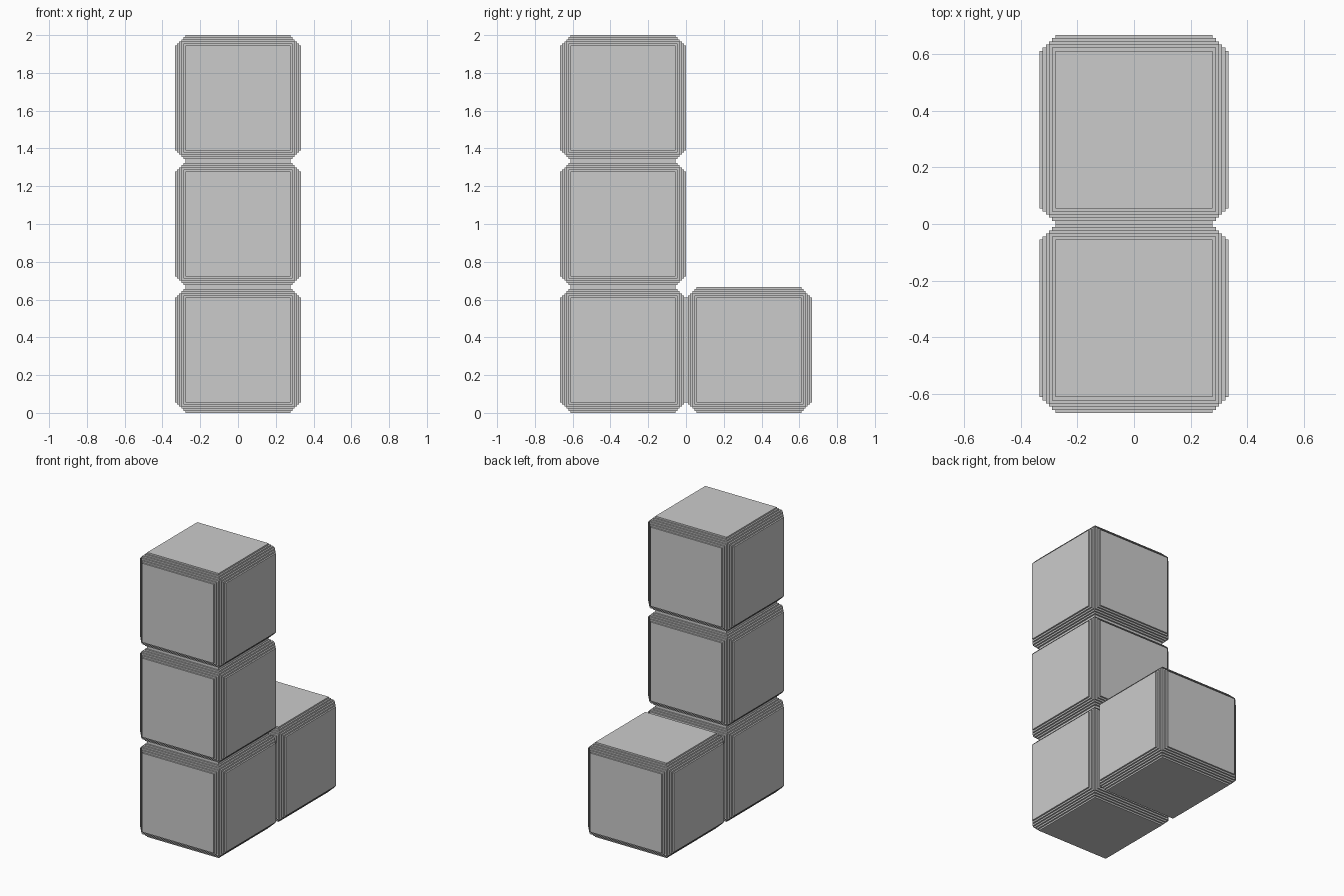
import bpy, bmesh
from itertools import product

if "Cube" in bpy.data.objects:
    bpy.data.objects.remove(bpy.data.objects["Cube"])

SIZE = 2 / 3          # edge of one block
STEPS = 5             # stairs along every bevelled edge
STEP = SIZE / 60      # width of one stair
N = 2 * STEPS + 1     # cells per axis: stairs, wide middle, stairs

# Cell boundaries along one axis
CUTS = [-SIZE / 2 + i * STEP for i in range(STEPS + 1)]
CUTS += [-c for c in reversed(CUTS)]


def filled(cell):
    """True where the cell lies inside the stair-stepped chamfered cube."""
    if any(c < 0 or c >= N for c in cell):
        return False
    a, b, c = (min(v, N - 1 - v) for v in cell)
    return min(a + b, b + c, a + c) >= STEPS


def block_mesh():
    bm = bmesh.new()
    verts = {}

    def vert(key):
        if key not in verts:
            verts[key] = bm.verts.new([CUTS[k] for k in key])
        return verts[key]

    # Outer skin: one quad wherever a filled cell meets an empty one
    for cell in product(range(N), repeat=3):
        if not filled(cell):
            continue
        for axis, side in product(range(3), (0, 1)):
            near = list(cell)
            near[axis] += 2 * side - 1
            if filled(near):
                continue
            u, v = (axis + 1) % 3, (axis + 2) % 3
            loop = []
            for du, dv in ((0, 0), (1, 0), (1, 1), (0, 1)):
                key = list(cell)
                key[axis] += side
                key[u] += du
                key[v] += dv
                loop.append(vert(tuple(key)))
            bm.faces.new(loop if side else loop[::-1])
    # Merge coplanar quads into clean flat faces
    bmesh.ops.dissolve_limit(bm, angle_limit=0.01, verts=bm.verts[:], edges=bm.edges[:])
    me = bpy.data.meshes.new("stepped_block")
    bm.to_mesh(me)
    bm.free()
    return me


# Column of three blocks at the front, one block behind the lowest
mesh = block_mesh()
blocks = {
    "column_bottom_block": (-0.5, 0.5),
    "column_middle_block": (-0.5, 1.5),
    "column_top_block": (-0.5, 2.5),
    "rear_foot_block": (0.5, 0.5),
}
for name, (y, z) in blocks.items():
    ob = bpy.data.objects.new(name, mesh)
    ob.location = (0, y * SIZE, z * SIZE)
    bpy.context.collection.objects.link(ob)
